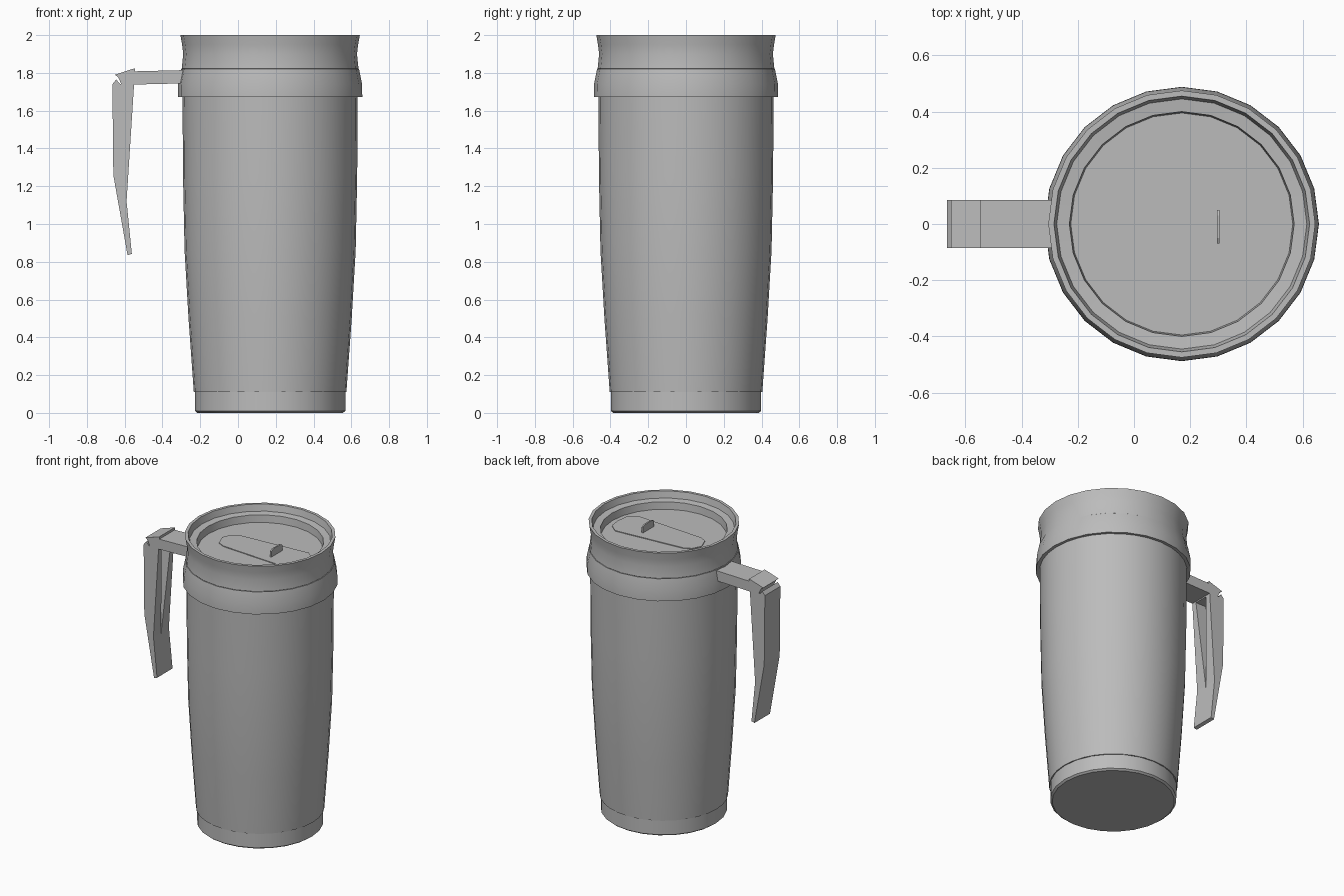
import bpy, bmesh, math
from mathutils import Vector

cube = bpy.data.objects.get("Cube")
if cube:
    bpy.data.objects.remove(cube, do_unlink=True)

CUP_X = 0.17

grey = bpy.data.materials.new("plain grey")
grey.use_nodes = True
colour = (0.5, 0.5, 0.5, 1)
grey.diffuse_color = colour
grey.node_tree.nodes["Principled BSDF"].inputs["Base Color"].default_value = colour


def finish(name, bm, smooth=False):
    bmesh.ops.recalc_face_normals(bm, faces=bm.faces)
    mesh = bpy.data.meshes.new(name)
    bm.to_mesh(mesh)
    bm.free()
    mesh.materials.append(grey)
    obj = bpy.data.objects.new(name, mesh)
    bpy.context.collection.objects.link(obj)
    if smooth:
        bpy.ops.object.select_all(action='DESELECT')
        obj.select_set(True)
        bpy.context.view_layer.objects.active = obj
        bpy.ops.object.shade_smooth_by_angle(angle=math.radians(32))
    return obj


def lathe(name, profile, sides):
    """Closed solid turned round the cup axis; both ends are capped."""
    bm = bmesh.new()
    rings = []
    for r, z in profile:
        ring = []
        for i in range(sides):
            a = math.tau * i / sides
            ring.append(bm.verts.new((CUP_X + r * math.cos(a), r * math.sin(a), z)))
        rings.append(ring)
    for low, high in zip(rings, rings[1:]):
        for i in range(sides):
            j = (i + 1) % sides
            bm.faces.new((low[i], low[j], high[j], high[i]))
    bm.faces.new(rings[0])
    bm.faces.new(rings[-1])
    return finish(name, bm, True)


def prism(name, points, offset):
    """Extrude a flat outline along an offset."""
    bm = bmesh.new()
    face = bm.faces.new([bm.verts.new(p) for p in points])
    out = bmesh.ops.extrude_face_region(bm, geom=[face], use_keep_orig=True)
    verts = [v for v in out["geom"] if isinstance(v, bmesh.types.BMVert)]
    bmesh.ops.translate(bm, verts=verts, vec=Vector(offset))
    return finish(name, bm)


# Cup: base ring, tapered body and flared collar
lathe("base", [(0.385, 0), (0.398, 0.01), (0.398, 0.12)], 24)
lathe("body", [(0.404, 0.11), (0.432, 0.5), (0.453, 0.86), (0.461, 1.25), (0.464, 1.7)], 32)
lathe("collar", [(0.46, 1.675), (0.488, 1.672), (0.487, 1.74), (0.471, 1.82), (0.45, 1.82)], 24)

# Lid: waisted rim, inner ledge and sunken floor
lathe("lid", [(0.45, 1.8), (0.468, 1.822), (0.46, 1.9), (0.466, 1.95), (0.475, 2.0),
              (0.455, 2.0), (0.445, 1.955), (0.4, 1.95), (0.395, 1.9)], 24)

# Sliding drinking cover with thumb fin
slider = [(-0.12, 0), (-0.09, 0.06), (-0.04, 0.085), (0.46, 0.12), (0.52, 0.07), (0.53, -0.01),
          (0.52, -0.09), (0.47, -0.14), (-0.04, -0.105), (-0.09, -0.08)]
prism("slider", [(x, y, 1.896) for x, y in slider], (0, 0, 0.009))
fin = [(-0.07, 1.9), (0.05, 1.9), (0.05, 1.945), (0.03, 1.955), (-0.05, 1.955), (-0.07, 1.945)]
prism("thumb_fin", [(0.295, y, z) for y, z in fin], (0.01, 0, 0))

# Handle: arm, raised end cap and bent grip
HALF = 0.085


def side_profile(name, points):
    return prism(name, [(x, -HALF, z) for x, z in points], (0, 2 * HALF, 0))


side_profile("handle_arm", [(-0.27, 1.745), (-0.27, 1.815), (-0.56, 1.808), (-0.56, 1.738)])
side_profile("handle_cap", [(-0.545, 1.74), (-0.545, 1.825), (-0.652, 1.79), (-0.635, 1.778),
                            (-0.615, 1.735)])
grip = side_profile("handle_grip", [(-0.55, 1.742), (-0.625, 1.742), (-0.645, 1.765), (-0.665, 1.74),
                                    (-0.66, 1.26), (-0.585, 0.835), (-0.562, 0.842), (-0.59, 1.12)])

# Tapering groove on the inner side of the grip
groove = prism("groove_cutter", [(-0.63, -0.05, 1.73), (-0.63, 0.05, 1.73), (-0.63, 0, 1.1)], (0.13, 0, 0))
groove.hide_render = True
cut = grip.modifiers.new("groove", 'BOOLEAN')
cut.operation = 'DIFFERENCE'
cut.solver = 'EXACT'
cut.object = groove
bpy.ops.object.select_all(action='DESELECT')
grip.select_set(True)
bpy.context.view_layer.objects.active = grip
bpy.ops.object.modifier_apply(modifier=cut.name)
bpy.data.objects.remove(groove, do_unlink=True)
